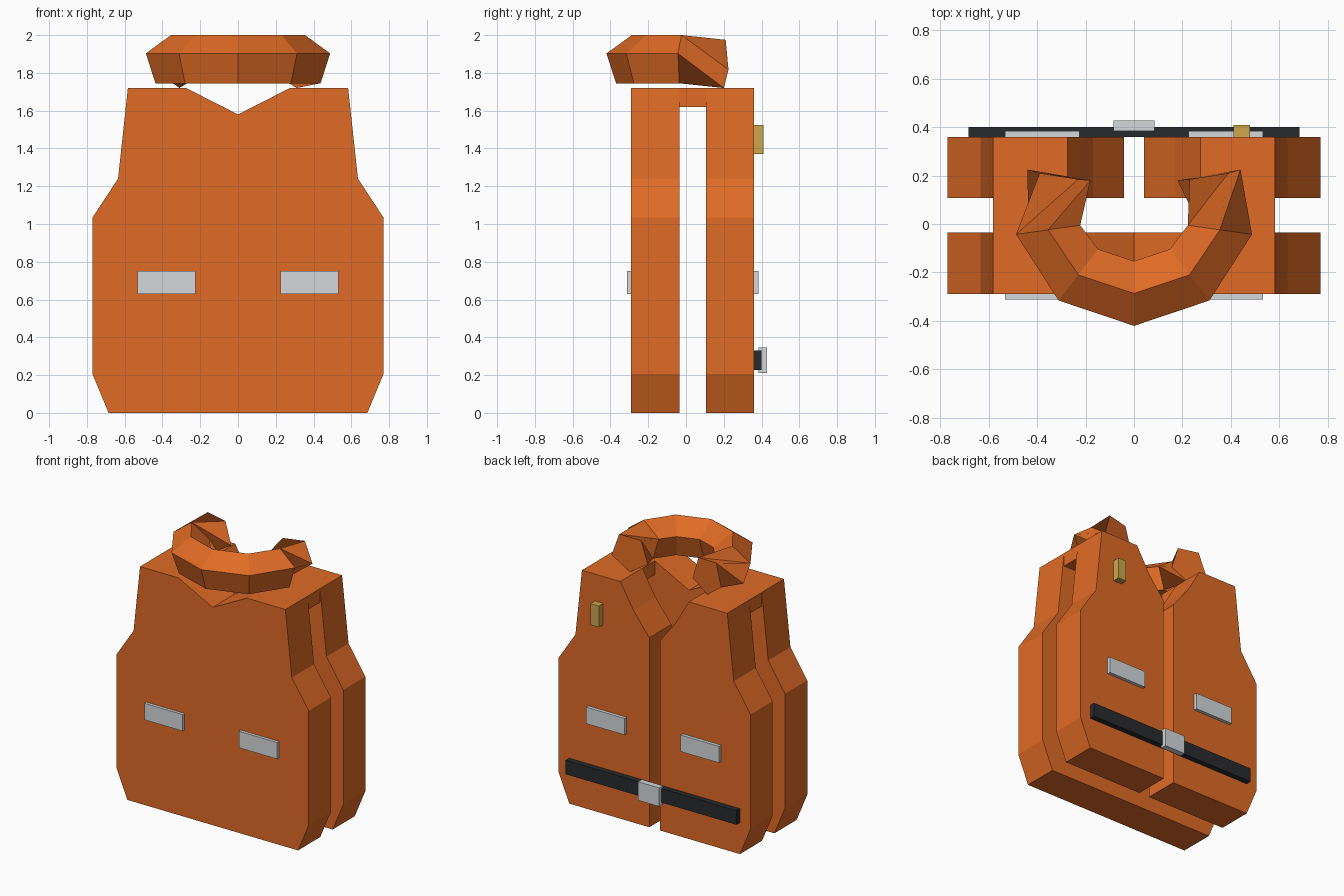
import bpy, bmesh
from mathutils import Vector

cube = bpy.data.objects.get("Cube")
if cube:
    bpy.data.objects.remove(cube, do_unlink=True)


def material(name, rgb):
    m = bpy.data.materials.new(name)
    m.use_nodes = True
    m.diffuse_color = (*rgb, 1)
    bsdf = next(n for n in m.node_tree.nodes if n.type == 'BSDF_PRINCIPLED')
    bsdf.inputs["Base Color"].default_value = (*rgb, 1)
    return m


orange = material("orange fabric", (0.74, 0.147, 0.019))
silver = material("silver reflector", (0.66, 0.69, 0.71))
black = material("black webbing", (0.022, 0.023, 0.025))
gold = material("yellow plastic", (0.62, 0.38, 0.075))


def finish(bm, name, mat):
    bmesh.ops.recalc_face_normals(bm, faces=bm.faces[:])
    mesh = bpy.data.meshes.new(name)
    bm.to_mesh(mesh)
    bm.free()
    mesh.materials.append(mat)
    obj = bpy.data.objects.new(name, mesh)
    bpy.context.collection.objects.link(obj)
    return obj


def prism(name, outline, y0, y1, mat):
    """Extrude an x-z outline from y0 to y1."""
    bm = bmesh.new()
    face = bm.faces.new([bm.verts.new((x, y0, z)) for x, z in outline])
    out = bmesh.ops.extrude_face_region(bm, geom=[face])
    moved = [g for g in out["geom"] if isinstance(g, bmesh.types.BMVert)]
    bmesh.ops.translate(bm, verts=moved, vec=(0, y1 - y0, 0))
    return finish(bm, name, mat)


def box(name, x, y, z, mat):
    outline = [(x[0], z[0]), (x[1], z[0]), (x[1], z[1]), (x[0], z[1])]
    return prism(name, outline, y[0], y[1], mat)


def flip(points):
    return [(-p[0], *p[1:]) for p in points]


# Body panels: one front slab and two back halves sharing the same side outline
side = [(0.685, 0), (0.77, 0.205), (0.77, 1.035), (0.635, 1.24),
        (0.583, 1.72), (0.275, 1.72)]
prism("front_panel", side + [(0, 1.58)] + flip(side)[::-1], -0.29, -0.035, orange)
half = [(0.042, 0)] + side + [(0.17, 1.54), (0.042, 1.375)]
prism("back_panel_left", half, 0.107, 0.36, orange)
prism("back_panel_right", flip(half), 0.107, 0.36, orange)

# Shoulder bridges and reflector patches on both sides
for label, s in (("left", 1), ("right", -1)):
    box("shoulder_" + label, (s * 0.275, s * 0.583), (-0.035, 0.107), (1.62, 1.72), orange)
    patch_x, patch_z = (s * 0.225, s * 0.533), (0.63, 0.75)
    box("front_reflector_" + label, patch_x, (-0.312, -0.29), patch_z, silver)
    box("back_reflector_" + label, patch_x, (0.36, 0.384), patch_z, silver)

# Strap, buckle and whistle on the back
box("strap", (-0.685, 0.685), (0.36, 0.4), (0.228, 0.33), black)
box("buckle", (-0.085, 0.085), (0.385, 0.428), (0.21, 0.345), silver)
box("whistle", (0.412, 0.48), (0.36, 0.41), (1.37, 1.525), gold)

# Collar: five-sided tube, twisted at both ends
# (section order: top, outer, lower outer, lower inner, inner)
section = [(0, 0.141), (0.134, 0.044), (0.083, -0.114), (-0.083, -0.114), (-0.134, 0.044)]


def ring(x, y, direction):
    d = Vector(direction).normalized()
    return [(x + d.x * r, y + d.y * r, 1.859 + h) for r, h in section]


def turned(points, n):
    return points[n:] + points[:n]


end = [(0.39, 0.21, 1.975), (0.44, 0.225, 1.817), (0.31, 0.2, 1.72),
       (0.18, 0.18, 1.80), (0.23, 0.185, 1.963)]
corner = ring(0.23, -0.21, (0.61, -0.79))
shoulder = ring(0.355, -0.024, (0.99, -0.14))
rings = [turned(flip(end), 3), flip(shoulder), flip(corner),
         ring(0, -0.287, (0, -1)), corner, shoulder, turned(end, 1)]

bm = bmesh.new()
loops = [[bm.verts.new(p) for p in r] for r in rings]
for a, b in zip(loops, loops[1:]):
    for i in range(5):
        j = (i + 1) % 5
        bm.faces.new((a[i], a[j], b[j], b[i]))
bm.faces.new(loops[0][::-1])
bm.faces.new(loops[-1])
finish(bm, "collar", orange)
